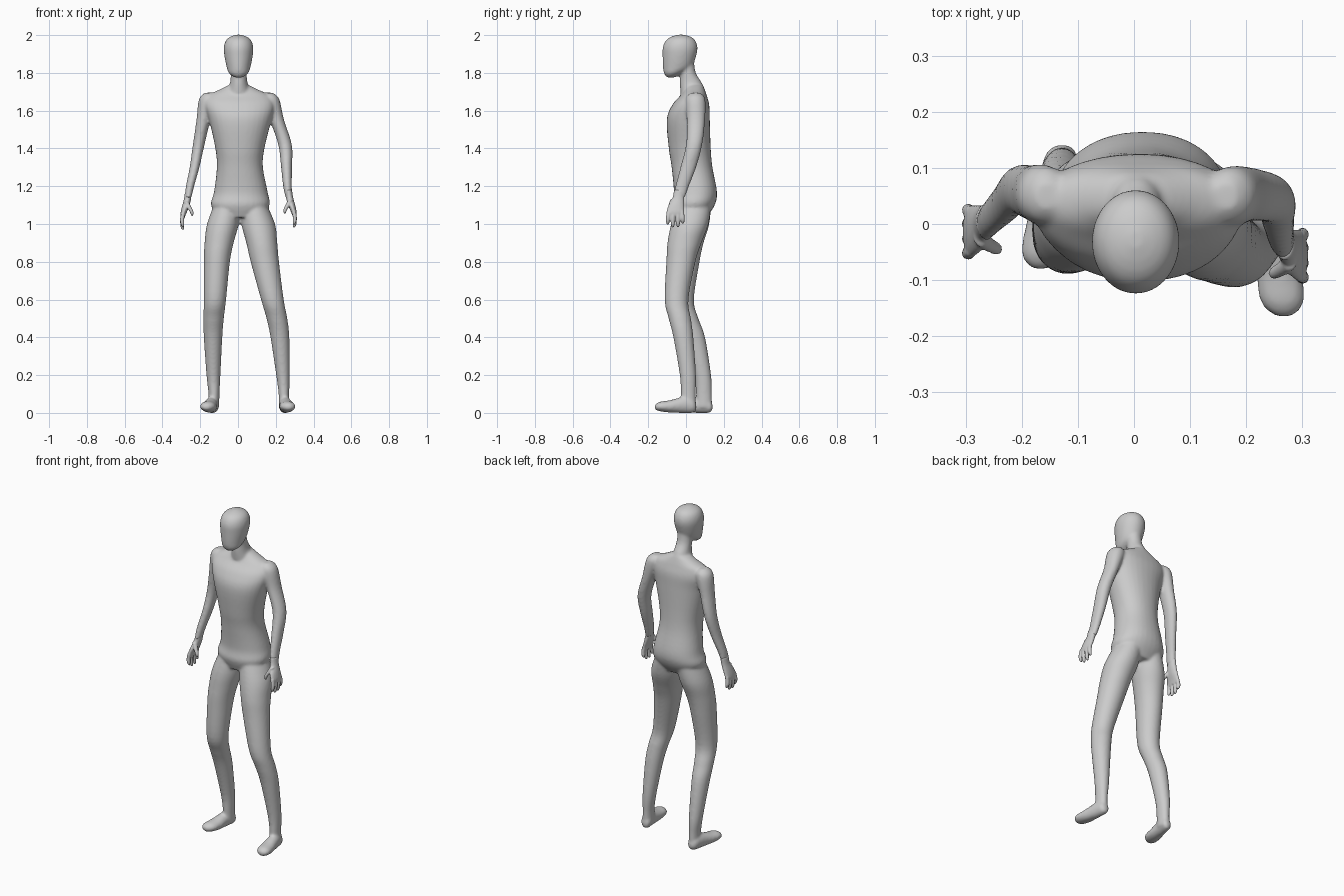
import bpy, bmesh, math
from mathutils import Vector


def catmull(p, n):
    """Smoothly resample rows of numbers."""
    rows = [Vector(r) for r in p]
    out = []
    for i in range(len(rows) - 1):
        a, b, c, d = rows[max(i - 1, 0)], rows[i], rows[i + 1], rows[min(i + 2, len(rows) - 1)]
        for k in range(n):
            t = k / n
            out.append(0.5 * (2 * b + (c - a) * t + (2 * a - 5 * b + 4 * c - d) * t ** 2
                              + (3 * b - a - 3 * c + d) * t ** 3))
    return out + [rows[-1]]


def loft(bm, rings, axis='z', power=1.0, n=5, sides=32):
    """Loft ellipses given as (x, y, z, half width, half depth)."""
    loops = []
    for x, y, z, a, b in catmull(rings, n):
        loop = []
        for s in range(sides):
            t = 2 * math.pi * s / sides
            u = a * math.copysign(abs(math.cos(t)) ** power, math.cos(t))
            v = b * math.copysign(abs(math.sin(t)) ** power, math.sin(t))
            loop.append(bm.verts.new((x + u, y + v, z) if axis == 'z' else (x + u, y, z + v)))
        loops.append(loop)
    for p, q in zip(loops, loops[1:]):
        for s in range(sides):
            e = (s + 1) % sides
            bm.faces.new((p[s], p[e], q[e], q[s]))
    bm.faces.new(loops[0])
    bm.faces.new(loops[-1])


def finish(bm, name, voxel, iterations):
    """Fuse the overlapping lofts into one smooth skin."""
    bmesh.ops.recalc_face_normals(bm, faces=bm.faces)
    me = bpy.data.meshes.new(name)
    bm.to_mesh(me)
    bm.free()
    ob = bpy.data.objects.new(name, me)
    bpy.context.collection.objects.link(ob)
    r = ob.modifiers.new("fuse", 'REMESH')
    r.mode, r.voxel_size, r.use_smooth_shade = 'VOXEL', voxel, True
    s = ob.modifiers.new("soften", 'SMOOTH')
    s.factor, s.iterations = 0.5, iterations


body = bmesh.new()
# torso
loft(body, [(.012, .03, 1.035, .11, .08), (.012, .04, 1.10, .155, .112), (.015, .05, 1.17, .142, .114),
            (.01, .032, 1.30, .122, .108), (.01, .02, 1.40, .13, .111), (.012, .012, 1.55, .165, .114),
            (.008, .025, 1.63, .185, .098), (.005, .04, 1.68, .165, .070), (.004, .045, 1.71, .105, .055),
            (.004, .045, 1.735, .055, .045)], power=.92)
# neck
loft(body, [(.004, .04, 1.66, .075, .065), (.004, .027, 1.74, .048, .06), (.004, .01, 1.80, .042, .042),
            (.004, 0, 1.87, .042, .042)])
# head
loft(body, [(.003, -.08, 1.776, .022, .022), (.003, -.068, 1.797, .05, .048), (.003, -.046, 1.83, .063, .076),
            (.003, -.035, 1.89, .075, .089), (.003, -.031, 1.935, .078, .092), (.003, -.029, 1.97, .068, .079),
            (.003, -.027, 1.99, .047, .055), (.003, -.027, 2.002, .014, .018)])
# arms
loft(body, [(-.155, .05, 1.695, .02, .025), (-.16, .052, 1.66, .047, .052), (-.183, .056, 1.55, .037, .049),
            (-.208, .06, 1.42, .031, .043), (-.23, .037, 1.30, .026, .037), (-.254, .012, 1.20, .022, .032),
            (-.264, 0, 1.14, .018, .031)])
loft(body, [(.165, .05, 1.695, .02, .025), (.172, .05, 1.66, .047, .052), (.206, .053, 1.55, .038, .048),
            (.249, .043, 1.42, .036, .043), (.257, .012, 1.30, .029, .042), (.262, -.02, 1.20, .023, .036),
            (.27, -.036, 1.14, .018, .031)])
# legs
loft(body, [(-.05, .045, 1.12, .07, .09), (-.08, .025, 1.0, .084, .098), (-.1, .005, .90, .077, .088),
            (-.112, -.008, .80, .069, .08), (-.122, -.022, .60, .059, .064), (-.129, .008, .50, .054, .058),
            (-.132, .045, .40, .049, .056), (-.13, .088, .20, .037, .045), (-.127, .095, .10, .029, .042),
            (-.127, .097, .03, .028, .042)])
loft(body, [(.075, .045, 1.12, .07, .09), (.107, .02, 1.0, .089, .099), (.126, -.008, .90, .082, .09),
            (.142, -.027, .80, .075, .077), (.182, -.05, .60, .06, .063), (.206, -.033, .50, .055, .059),
            (.222, -.014, .40, .05, .053), (.238, .01, .20, .036, .043), (.243, .012, .10, .028, .04),
            (.243, .012, .03, .028, .042)])
# feet: same shape, shifted back and splayed differently
for hx, hy, splay in ((-.127, .085, -.036), (.243, 0, .022)):
    prof = [(.055, .03, .014, .015), (.04, .037, .028, .036), (0, .043, .032, .044), (-.045, .039, .036, .039),
            (-.09, .034, .041, .032), (-.135, .034, .040, .026), (-.157, .032, .026, .018), (-.166, .031, .01, .008)]
    loft(body, [(hx + splay * (.055 - y) / .2, y + hy, z, a, b) for y, z, a, b in prof], axis='y')
finish(body, "body", .007, 9)

# hands: palm, four fingers and a thumb
for name, side, ox, oy, oz in (("right_hand", -1, -.28, -.012, -.012), ("left_hand", 1, .285, -.055, 0)):
    hand = bmesh.new()

    def digit(points):
        loft(hand, [(ox + side * x, oy + y, oz + z, a, b) for x, y, z, a, b in points], sides=16)

    digit([(-.017, .02, 1.18, .018, .029), (-.012, .015, 1.14, .019, .031), (-.001, .004, 1.10, .019, .042),
           (.010, -.001, 1.065, .015, .047), (.013, -.001, 1.045, .011, .044)])
    for y, tip in ((-.036, 1.0), (-.013, .985), (.011, .987), (.033, 1.005)):
        digit([(.010, y, 1.07, .011, .0115), (.016, y * 1.1, 1.035, .011, .0115),
               (.014, y * 1.15, tip + .012, .010, .010), (.011, y * 1.15, tip - .004, .005, .005)])
    digit([(-.006, -.012, 1.13, .013, .016), (-.022, -.025, 1.10, .012, .013),
           (-.035, -.032, 1.075, .010, .011), (-.037, -.034, 1.055, .005, .005)])
    finish(hand, name, .004, 4)
